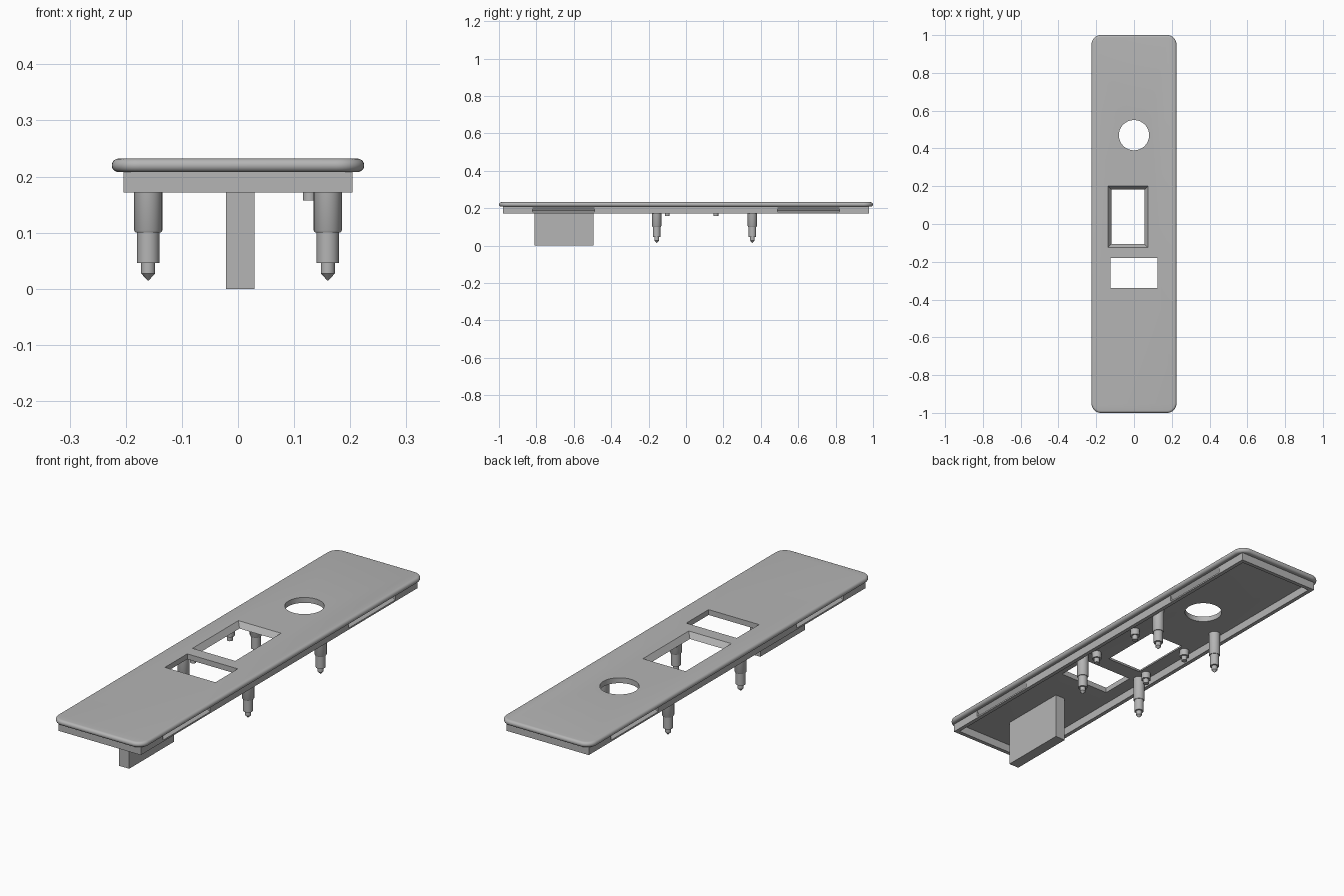
import bpy, bmesh, math
from mathutils import Matrix, Vector

cube = bpy.data.objects.get("Cube")
if cube:
    bpy.data.objects.remove(cube, do_unlink=True)

grey = bpy.data.materials.new("plain grey plastic")
grey.use_nodes = True
colour = (0.46, 0.46, 0.46, 1)
grey.diffuse_color = colour
grey.node_tree.nodes["Principled BSDF"].inputs["Base Color"].default_value = colour

UNDER, TOP, RIM_Z = 0.208, 0.232, 0.172


def finish(name, bm, smooth=False):
    bmesh.ops.recalc_face_normals(bm, faces=bm.faces)
    mesh = bpy.data.meshes.new(name)
    bm.to_mesh(mesh)
    bm.free()
    mesh.materials.append(grey)
    obj = bpy.data.objects.new(name, mesh)
    bpy.context.collection.objects.link(obj)
    if smooth:
        shade(obj)
    return obj


def shade(obj):
    bpy.ops.object.select_all(action="DESELECT")
    obj.select_set(True)
    bpy.context.view_layer.objects.active = obj
    bpy.ops.object.shade_smooth_by_angle(angle=math.radians(35))


def loft(name, rings, smooth=False):
    """Skin a stack of closed rings and cap both ends."""
    bm = bmesh.new()
    loops = [[bm.verts.new(p) for p in ring] for ring in rings]
    n = len(loops[0])
    for a, b in zip(loops, loops[1:]):
        for i in range(n):
            j = (i + 1) % n
            bm.faces.new((a[i], a[j], b[j], b[i]))
    bm.faces.new(loops[0])
    bm.faces.new(loops[-1])
    return finish(name, bm, smooth)


def rect(x0, x1, y0, y1, z):
    return [(x0, y0, z), (x1, y0, z), (x1, y1, z), (x0, y1, z)]


def box(name, x0, x1, y0, y1, z0, z1):
    return loft(name, [rect(x0, x1, y0, y1, z0), rect(x0, x1, y0, y1, z1)])


def circle(x, y, r, z, n=32):
    return [(x + r * math.cos(math.tau * i / n), y + r * math.sin(math.tau * i / n), z)
            for i in range(n)]


def rounded_rect(hx, hy, r, z, steps=8):
    pts = []
    for k, (sx, sy) in enumerate([(1, 1), (-1, 1), (-1, -1), (1, -1)]):
        for i in range(steps + 1):
            a = math.pi / 2 * (k + i / steps)
            pts.append((sx * (hx - r) + r * math.cos(a), sy * (hy - r) + r * math.sin(a), z))
    return pts


# Face plate with rounded corners and a rounded edge
edge = (TOP - UNDER) / 2
rings = []
for i in range(11):
    a = math.pi * (i / 10 - 0.5)
    d = edge * (1 - math.cos(a))
    rings.append(rounded_rect(0.225 - d, 1 - d, 0.05 - d, UNDER + edge * (1 + math.sin(a))))
plate = loft("face_plate", rings)

# Openings: round hole, plain slot and chamfered window
LOW, HIGH = UNDER - 0.01, TOP + 0.01
slope = 0.018 / (TOP - UNDER) * 0.01


def window(grow, z):
    return rect(-0.138 - grow, 0.073 + grow, -0.124 - grow, 0.2 + grow, z)


cutters = [
    loft("hole_cutter", [circle(0, 0.47, 0.08, LOW, 64), circle(0, 0.47, 0.08, HIGH, 64)]),
    box("slot_cutter", -0.125, 0.125, -0.338, -0.18, LOW, HIGH),
    loft("window_cutter", [window(-0.018 - slope, LOW), window(slope, HIGH)]),
]
for cutter in cutters:
    cutter.hide_render = True
    mod = plate.modifiers.new("opening", "BOOLEAN")
    mod.operation = "DIFFERENCE"
    mod.solver = "EXACT"
    mod.object = cutter
    bpy.context.view_layer.objects.active = plate
    bpy.ops.object.modifier_apply(modifier=mod.name)
    bpy.data.objects.remove(cutter, do_unlink=True)
shade(plate)

# Rim below the plate: plain walls with grooved snap sections
OUT, IN, END = 0.204, 0.186, 0.978
Z_IN = UNDER + 0.002
plain = [(IN, RIM_Z), (OUT, RIM_Z), (OUT, Z_IN), (IN, Z_IN)]
snap = [(IN, RIM_Z), (OUT, RIM_Z), (OUT, 0.179), (0.191, 0.188), (OUT, UNDER),
        (OUT, Z_IN), (IN, Z_IN)]
stops = [-END, -0.82, -0.49, 0.49, 0.82, END]
for side, label in ((1, "left"), (-1, "right")):
    for i, (y0, y1) in enumerate(zip(stops, stops[1:])):
        section = snap if i % 2 else plain
        kind = "snap" if i % 2 else "wall"
        loft(f"{label}_rim_{kind}_{i}", [[(side * x, y, z) for x, z in section] for y in (y0, y1)])
for side, label in ((1, "back"), (-1, "front")):
    ys = sorted((side * END, side * (END - 0.018)))
    box(f"{label}_rim_wall", -IN, IN, *ys, RIM_Z, Z_IN)

# Upright tab under the front half
box("support_tab", -0.021, 0.029, -0.81, -0.495, 0, Z_IN)


def turned(name, x, y, profile):
    return loft(name, [circle(x, y, r, z) for r, z in profile], True)


# Stepped locating posts with pointed tips
post = [(0.025, Z_IN), (0.025, 0.104), (0.0225, 0.1), (0.02, 0.1), (0.02, 0.046),
        (0.0125, 0.046), (0.0125, 0.027), (0.0008, 0.015)]
for x in (-0.16, 0.16):
    for y in (-0.157, 0.355):
        turned("locating_post", x, y, post)

# Short shouldered pegs around the window
peg = [(0.02, Z_IN), (0.02, 0.178), (0.0125, 0.178), (0.0125, 0.157)]
for x in (-0.152, 0.128):
    for y in (-0.1, 0.16):
        turned("short_peg", x, y, peg)
